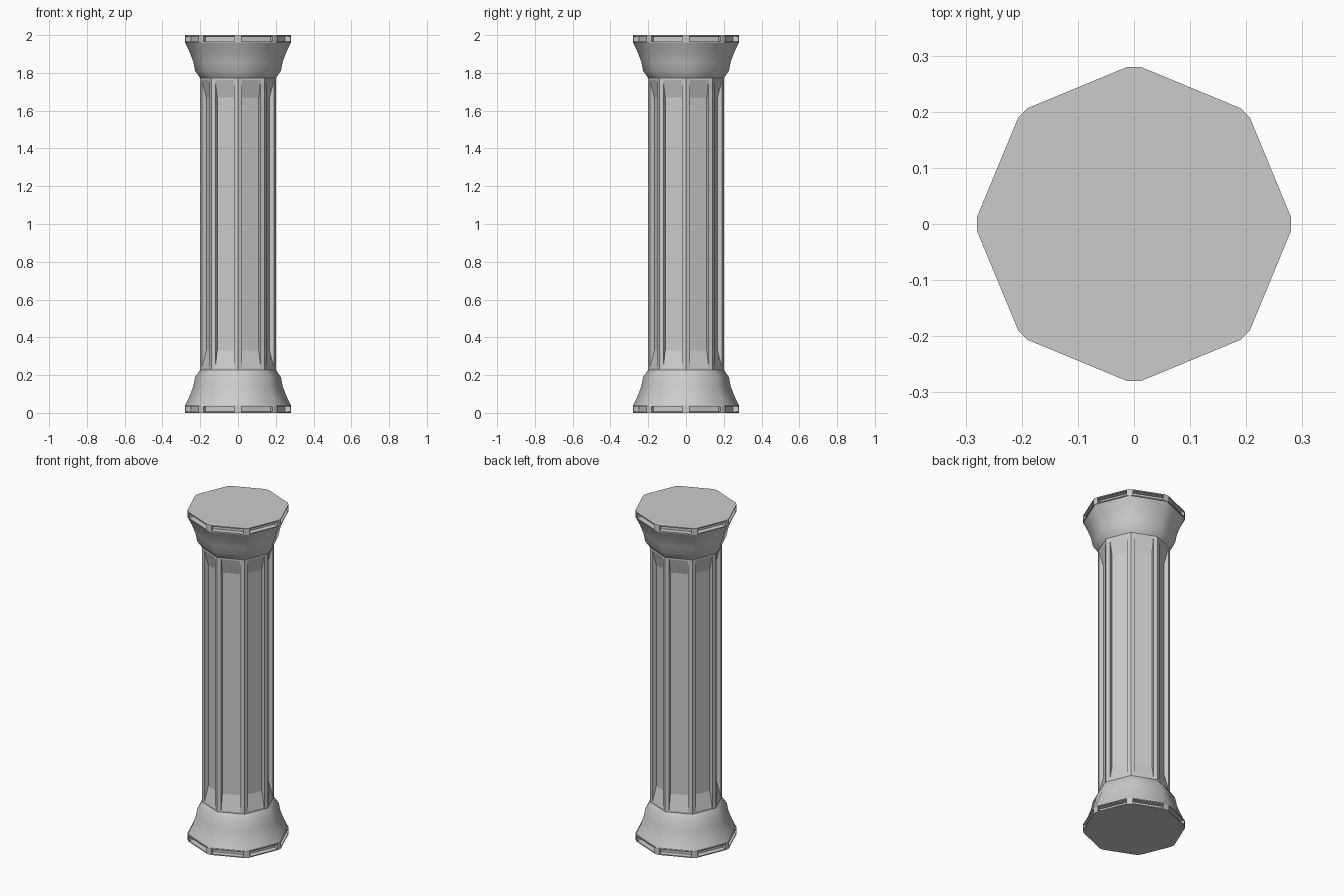
import bpy, bmesh, math

if "Cube" in bpy.data.objects:
    bpy.data.objects.remove(bpy.data.objects["Cube"])

CORNERS = [math.radians(45 * i) for i in range(8)]


def octagon(r, z):
    return [(r * math.cos(a), r * math.sin(a), z) for a in CORNERS]


def clipped_octagon(r, z, c):
    # octagon whose corners are cut by narrow flats of half width c
    pts = []
    for a in CORNERS:
        for s in (-c, c):
            pts.append((r * math.cos(a) - s * math.sin(a),
                        r * math.sin(a) + s * math.cos(a), z))
    return pts


def loft(rings, caps=True):
    bm = bmesh.new()
    loops = [[bm.verts.new(p) for p in ring] for ring in rings]
    n = len(loops[0])
    for lo, hi in zip(loops, loops[1:]):
        for i in range(n):
            j = (i + 1) % n
            bm.faces.new((lo[i], lo[j], hi[j], hi[i]))
    if caps:
        bm.faces.new(loops[0][::-1])
        bm.faces.new(loops[-1])
    bm.normal_update()
    return bm


def recess(bm, faces, margin, depth, taper=0.0):
    # sunken panel in every face, with optional sloping ends
    bmesh.ops.inset_individual(bm, faces=faces, thickness=margin, use_even_offset=True)
    bmesh.ops.inset_individual(bm, faces=faces, thickness=0.001, depth=-depth,
                               use_even_offset=True)
    for f in faces:
        mid = f.calc_center_median().z
        for v in f.verts:
            v.co.z += taper if v.co.z < mid else -taper


def finish(bm, name, flip=False, smooth=None):
    if flip:
        for v in bm.verts:
            v.co.z = 2 - v.co.z
        bmesh.ops.reverse_faces(bm, faces=bm.faces[:])
    me = bpy.data.meshes.new(name)
    bm.to_mesh(me)
    bm.free()
    ob = bpy.data.objects.new(name, me)
    bpy.context.collection.objects.link(ob)
    if smooth:
        bpy.ops.object.select_all(action='DESELECT')
        ob.select_set(True)
        bpy.context.view_layer.objects.active = ob
        bpy.ops.object.shade_smooth_by_angle(angle=math.radians(smooth))


# Fluted shaft
bm = loft([octagon(0.2, 0.215), octagon(0.2, 1.785)])
recess(bm, [f for f in bm.faces if len(f.verts) == 4], 0.023, 0.025, 0.09)
finish(bm, "shaft")

# Base and mirrored capital: flared moulding plus panelled rim
PROFILE = [(0.28, 0.04), (0.256, 0.09), (0.237, 0.14), (0.227, 0.19), (0.2, 0.228)]
for part, flip in (("base", False), ("capital", True)):
    bm = loft([octagon(r, z) for r, z in PROFILE], caps=False)
    finish(bm, part + "_moulding", flip, 60)

    bm = loft([clipped_octagon(0.28, 0.0, 0.012), clipped_octagon(0.28, 0.04, 0.012)])
    sides = [f for f in bm.faces if len(f.verts) == 4 and f.calc_area() > 0.004]
    recess(bm, sides, 0.006, 0.03)
    finish(bm, part + "_rim", flip)
